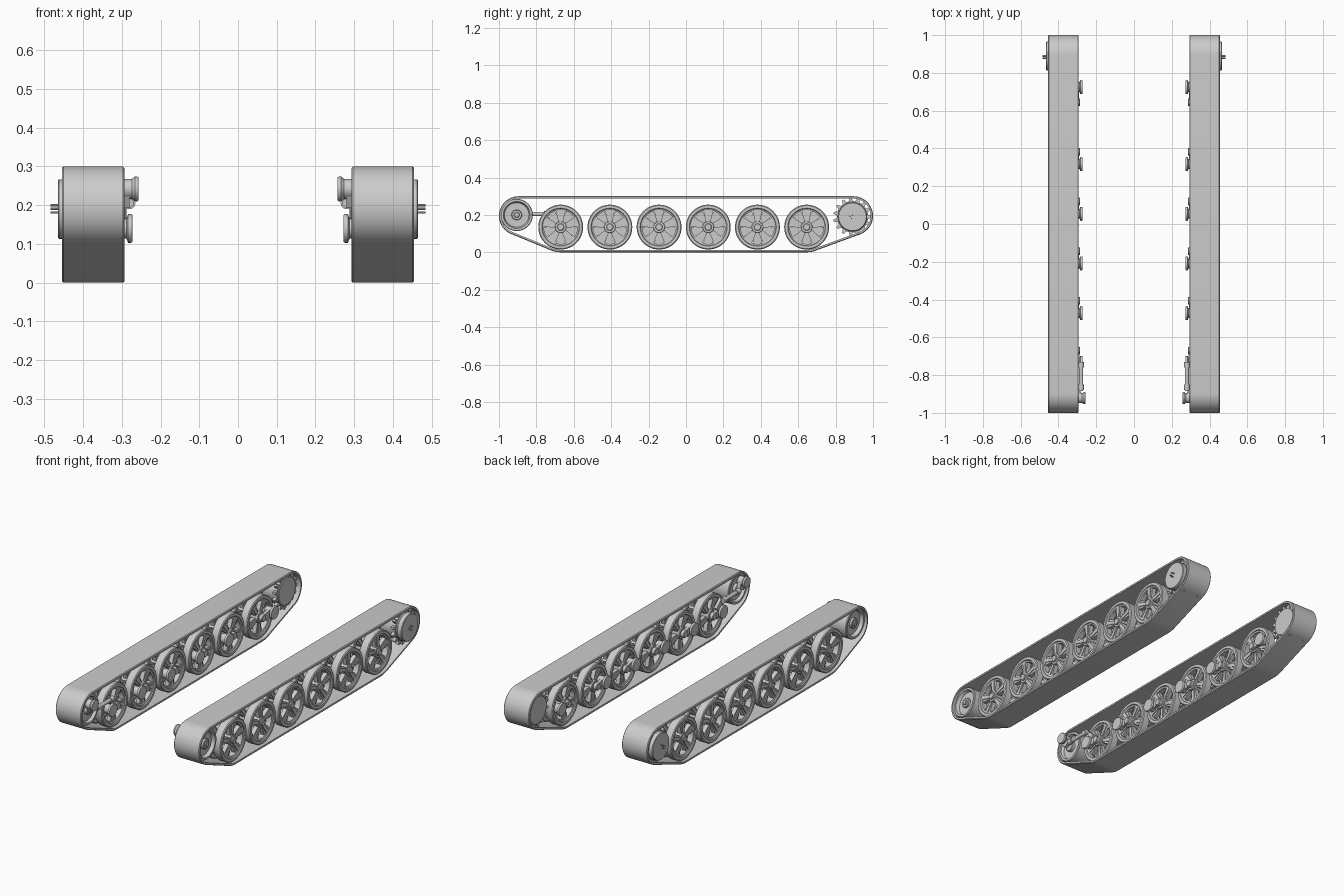
import bpy
import bmesh
from math import sin, cos, pi, radians, atan2
from mathutils import Vector, Matrix
from mathutils.geometry import convex_hull_2d

cube = bpy.data.objects.get("Cube")
if cube:
    bpy.data.objects.remove(cube, do_unlink=True)

GREY = (0.6, 0.6, 0.6, 1)
metal = bpy.data.materials.new("plain grey metal")
metal.use_nodes = True
metal.diffuse_color = GREY
metal.node_tree.nodes["Principled BSDF"].inputs["Base Color"].default_value = GREY


def skin(bm, loops):
    """Join closed loops of points, in a ring, with quads."""
    rows = [[bm.verts.new(p) for p in loop] for loop in loops]
    for a, b in zip(rows, rows[1:] + rows[:1]):
        for i in range(len(a)):
            j = (i + 1) % len(a)
            bm.faces.new((a[i], a[j], b[j], b[i]))


def lathe(bm, profile, y, z, sides=40):
    """Spin a closed (x, radius) profile about an axle along x."""
    angles = [2 * pi * i / sides for i in range(sides)]
    skin(bm, [[(x, y + r * cos(a), z + r * sin(a)) for a in angles] for x, r in profile])


def disc(bm, x0, x1, r, y, z, bevel=0.003, sides=40):
    lathe(bm, [(x0, 0), (x0, r - bevel), (x0 + bevel, r),
               (x1 - bevel, r), (x1, r - bevel), (x1, 0)], y, z, sides)


def prism(bm, outline, x0, x1):
    """Extrude a (y, z) outline along x."""
    rows = [[bm.verts.new((x, y, z)) for y, z in outline] for x in (x0, x1)]
    for row in rows:
        bm.faces.new(row)
    for i in range(len(outline)):
        j = (i + 1) % len(outline)
        bm.faces.new((rows[0][i], rows[0][j], rows[1][j], rows[1][i]))


def bar(bm, a, b, wa, wb, x0, x1):
    """Tapered flat bar between two (y, z) points."""
    a, b = Vector(a), Vector(b)
    d = (b - a).normalized()
    n = Vector((-d.y, d.x))
    prism(bm, [a + n * wa, a - n * wa, b - n * wb, b + n * wb], x0, x1)


def finish(bm, name, side):
    """Place the part on the left (+1) or right (-1) side."""
    bmesh.ops.remove_doubles(bm, verts=bm.verts, dist=0.00005)
    bmesh.ops.dissolve_degenerate(bm, edges=bm.edges, dist=0.00005)
    for v in bm.verts:
        v.co.x *= side
    bmesh.ops.recalc_face_normals(bm, faces=bm.faces)
    label = ("left_" if side > 0 else "right_") + name
    mesh = bpy.data.meshes.new(label)
    bm.to_mesh(mesh)
    bm.free()
    mesh.materials.append(metal)
    obj = bpy.data.objects.new(label, mesh)
    bpy.context.collection.objects.link(obj)
    bpy.ops.object.select_all(action="DESELECT")
    obj.select_set(True)
    bpy.context.view_layer.objects.active = obj
    bpy.ops.object.shade_smooth_by_angle(angle=radians(32))


WHEELS = [-0.67 + 0.263 * i for i in range(6)]
WHEEL_Z = 0.135
INNER, OUTER = 0.293, 0.455
IDLER = (-0.905, 0.2)
SPROCKET = (0.89, 0.19)


def track(side):
    # belt stretched round the idler, end wheels and sprocket
    rounds = [(-0.895, 0.195, 0.105), (WHEELS[0], WHEEL_Z, WHEEL_Z),
              (WHEELS[-1], WHEEL_Z, WHEEL_Z), (0.895, 0.195, 0.105)]
    pts = [(y, z, r, 2 * pi * i / 48) for y, z, r in rounds for i in range(48)]

    def at(p, inset):
        y, z, r, a = p
        return y + (r - inset) * cos(a), z + (r - inset) * sin(a)

    hull = convex_hull_2d([at(p, 0) for p in pts])
    section = [(INNER, 0.004), (INNER + 0.004, 0), (OUTER - 0.004, 0),
               (OUTER, 0.004), (OUTER, 0.013), (INNER, 0.013)]
    bm = bmesh.new()
    skin(bm, [[(x, *at(pts[i], inset)) for i in hull] for x, inset in section])
    finish(bm, "track_belt", side)


def wheel_half(bm, x0, x1, y, turn):
    # tyre and rim ring
    z = WHEEL_Z
    lathe(bm, [(x0, 0.101), (x0, 0.115), (x0 + 0.004, 0.12), (x1 - 0.004, 0.12),
               (x1, 0.115), (x1, 0.101), (x1 - 0.005, 0.098), (x1 - 0.008, 0.09),
               (x0 + 0.008, 0.09), (x0 + 0.005, 0.098)], y, z, 48)
    # five broad spokes
    for k in range(5):
        a = turn + 2 * pi * k / 5
        d = Vector((cos(a), sin(a)))
        c = Vector((y, z))
        bar(bm, c + d * 0.02, c + d * 0.095, 0.011, 0.028, x0 + 0.012, x1 - 0.012)
        bar(bm, c + d * 0.02, c + d * 0.095, 0.008, 0.011, x0 + 0.007, x1 - 0.007)


def road_wheel(y, number, side):
    bm = bmesh.new()
    wheel_half(bm, 0.395, 0.443, y, pi / 2)
    wheel_half(bm, 0.308, 0.356, y, -pi / 2)
    # hub with raised cap
    disc(bm, 0.305, 0.438, 0.032, y, WHEEL_Z)
    disc(bm, 0.43, 0.447, 0.019, y, WHEEL_Z, sides=24)
    finish(bm, f"road_wheel_{number}", side)


def swing_arm(y, number, side):
    # suspension pivot beside the wheel hub, last one reversed
    offset = 0.08 if number == 6 else -0.065
    bm = bmesh.new()
    py, pz = y + offset, 0.14
    lathe(bm, [(0.273, 0), (0.273, 0.035), (0.276, 0.037), (0.284, 0.037),
               (0.288, 0.026), (0.325, 0.026), (0.325, 0)], py, pz, 32)
    bar(bm, (py, pz), (y, WHEEL_Z), 0.022, 0.016, 0.29, 0.308)
    disc(bm, 0.285, 0.31, 0.02, y, WHEEL_Z, sides=24)
    finish(bm, f"swing_arm_{number}", side)


def idler(side):
    y, z = IDLER
    bm = bmesh.new()
    # dished drum with rims on both faces
    lathe(bm, [(0.32, 0), (0.32, 0.065), (0.305, 0.072), (0.305, 0.083), (0.309, 0.086),
               (0.435, 0.086), (0.439, 0.083), (0.439, 0.072), (0.42, 0.065), (0.42, 0)], y, z)
    disc(bm, 0.3, 0.434, 0.028, y, z, sides=24)
    disc(bm, 0.43, 0.441, 0.015, y, z, sides=24)
    finish(bm, "idler_wheel", side)


def tensioner(side):
    y, z = IDLER
    bm = bmesh.new()
    # flared pivot and crank to the idler axle
    py, pz = y - 0.017, 0.242
    lathe(bm, [(0.257, 0), (0.257, 0.03), (0.26, 0.032), (0.266, 0.032),
               (0.274, 0.026), (0.305, 0.026), (0.305, 0)], py, pz, 32)
    bar(bm, (py, pz), (y, z), 0.024, 0.02, 0.28, 0.3)
    # adjusting rod with end collars
    rod = Matrix.Rotation(pi / 2, 4, "X")
    for mid, length, r in ((-0.81, 0.15, 0.011), (-0.865, 0.03, 0.015), (-0.745, 0.03, 0.015)):
        bmesh.ops.create_cone(bm, cap_ends=True, segments=20, radius1=r, radius2=r,
                              depth=length, matrix=Matrix.Translation((0.28, mid, 0.205)) @ rod)
    bar(bm, (-0.745, 0.205), (-0.7, 0.16), 0.014, 0.018, 0.288, 0.306)
    finish(bm, "track_tensioner", side)


def sprocket(side):
    y, z = SPROCKET
    teeth = 15
    outline = []
    for k in range(teeth):
        for shift, r in ((-0.32, 0.084), (-0.12, 0.103), (0.12, 0.103), (0.32, 0.084)):
            a = 2 * pi * (k + shift) / teeth
            outline.append((y + r * cos(a), z + r * sin(a)))
    bm = bmesh.new()
    # toothed rings, drum and raised outer cover
    for x in (0.318, 0.412):
        prism(bm, outline, x, x + 0.018)
    disc(bm, 0.312, 0.44, 0.079, y, z)
    disc(bm, 0.435, 0.465, 0.077, y, z)
    # cover pins
    for dy, dz in ((0, -0.009), (-0.008, 0.001), (0.006, 0.01)):
        disc(bm, 0.46, 0.484, 0.003, y - 0.005 + dy, z + dz, 0.0005, 10)
    finish(bm, "drive_sprocket", side)


for side in (1, -1):
    track(side)
    idler(side)
    tensioner(side)
    sprocket(side)
    for n, wy in enumerate(WHEELS, 1):
        road_wheel(wy, n, side)
        swing_arm(wy, n, side)
